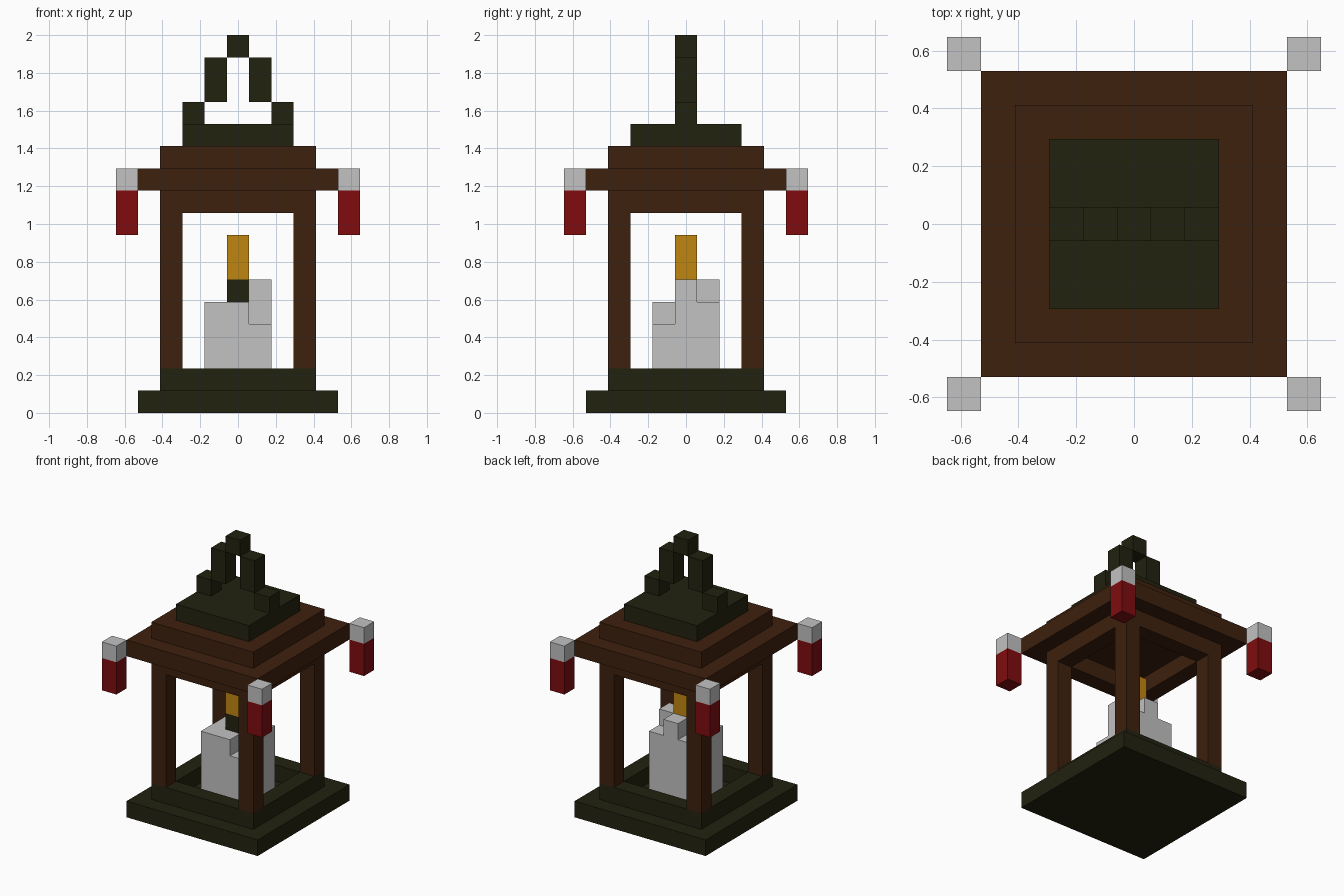
import bpy, bmesh

if "Cube" in bpy.data.objects:
    bpy.data.objects.remove(bpy.data.objects["Cube"], do_unlink=True)

U = 2 / 17  # one block; the lantern is 17 blocks tall


def material(name, rgb):
    m = bpy.data.materials.new(name)
    m.use_nodes = True
    m.diffuse_color = (*rgb, 1)
    bsdf = next(n for n in m.node_tree.nodes if n.type == 'BSDF_PRINCIPLED')
    bsdf.inputs["Base Color"].default_value = (*rgb, 1)
    return m


GREEN = material("dark_green", (0.016, 0.016, 0.005))
BROWN = material("dark_brown", (0.049, 0.015, 0.0044))
WAX = material("pale_grey", (0.54, 0.54, 0.54))
RED = material("deep_red", (0.216, 0.0037, 0.0048))
GOLD = material("flame_gold", (0.53, 0.24, 0.005))


def blocks(name, mat, boxes):
    """Build an object from boxes (x0, x1, y0, y1, z0, z1) in block units."""
    bm = bmesh.new()
    for x0, x1, y0, y1, z0, z1 in boxes:
        for v in bmesh.ops.create_cube(bm, size=1)["verts"]:
            v.co.x = (x0 if v.co.x < 0 else x1) * U
            v.co.y = (y0 if v.co.y < 0 else y1) * U
            v.co.z = (z0 if v.co.z < 0 else z1) * U
    me = bpy.data.meshes.new(name)
    bm.to_mesh(me)
    bm.free()
    me.materials.append(mat)
    ob = bpy.data.objects.new(name, me)
    bpy.context.collection.objects.link(ob)
    return ob


def slab(w, z0, z1):
    h = w / 2
    return (-h, h, -h, h, z0, z1)


def column(x, y, z0, z1):
    return (x - .5, x + .5, y - .5, y + .5, z0, z1)


def ring(w, z0, z1):
    """Square frame one block thick."""
    h, i = w / 2, w / 2 - 1
    return [(-h, h, -h, -i, z0, z1), (-h, h, i, h, z0, z1),
            (-h, -i, -i, i, z0, z1), (i, h, -i, i, z0, z1)]


# Base: plate with a raised rim
blocks("base_plate", GREEN, [slab(9, 0, 1)])
blocks("base_rim", GREEN, ring(7, 1, 2))

# Corner posts and hanging lamps
sides = {-1: "right", 1: "left"}
for sx in (-1, 1):
    for sy in (-1, 1):
        tag = f"{'front' if sy < 0 else 'back'}_{sides[sx]}"
        blocks(f"{tag}_post", BROWN, [column(3 * sx, 3 * sy, 2, 9)])
        blocks(f"{tag}_lamp_cap", WAX, [column(5 * sx, 5 * sy, 10, 11)])
        blocks(f"{tag}_lamp", RED, [column(5 * sx, 5 * sy, 8, 10)])

# Stepped roof
blocks("roof_beam", BROWN, ring(7, 9, 10))
blocks("roof_eaves", BROWN, [slab(9, 10, 11)])
blocks("roof_step", BROWN, [slab(7, 11, 12)])
blocks("roof_cap", GREEN, [slab(5, 12, 13)])

# Carrying handle
handle = [column(0, 0, 16, 17)]
for s in (-1, 1):
    handle += [column(2 * s, 0, 13, 14), column(s, 0, 14, 16)]
blocks("handle", GREEN, handle)

# Candle with a melted corner and two raised wax lumps
blocks("candle", WAX, [
    slab(3, 1, 4),
    (-1.5, .5, -1.5, -.5, 4, 5), (-1.5, 1.5, -.5, 1.5, 4, 5),
    column(1, 0, 5, 6), column(0, 1, 5, 6)])
blocks("wick", GREEN, [column(0, 0, 5, 6)])
blocks("flame", GOLD, [column(0, 0, 6, 8)])
